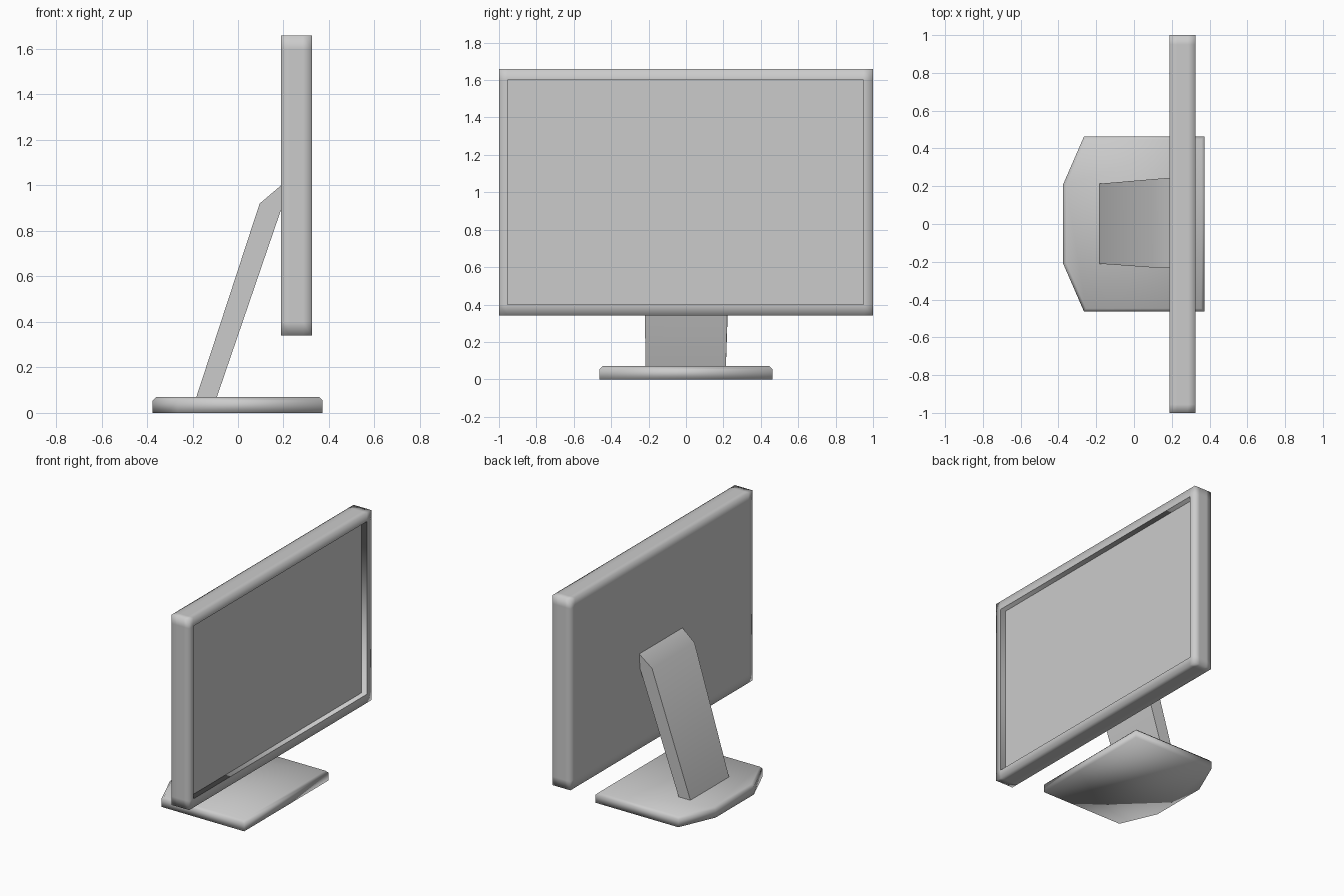
import bpy, bmesh, math
from mathutils import Vector

if "Cube" in bpy.data.objects:
    bpy.data.objects.remove(bpy.data.objects["Cube"])


def finish(bm, name, smooth_angle=None):
    bmesh.ops.recalc_face_normals(bm, faces=bm.faces)
    for f in bm.faces:
        f.smooth = True
    if smooth_angle is not None:
        for e in bm.edges:
            if len(e.link_faces) == 2 and e.calc_face_angle() > math.radians(smooth_angle):
                e.smooth = False
    me = bpy.data.meshes.new(name)
    bm.to_mesh(me)
    bm.free()
    ob = bpy.data.objects.new(name, me)
    bpy.context.collection.objects.link(ob)
    return ob


def skin(bm, ring_a, ring_b):
    """Closed solid between two matching rings of points."""
    a = [bm.verts.new(p) for p in ring_a]
    b = [bm.verts.new(p) for p in ring_b]
    bm.faces.new(a)
    cap = bm.faces.new(b[::-1])
    for i in range(len(a)):
        j = (i + 1) % len(a)
        bm.faces.new((a[i], b[i], b[j], a[j]))
    return cap


# Screen housing: box with support loops and a recessed display on the +x face
X0, X1, DEPTH = 0.188, 0.325, 0.04
bm = bmesh.new()
bmesh.ops.create_cube(bm, size=1)
for v in bm.verts:
    v.co = Vector(((X0 + X1) / 2 + v.co.x * (X1 - X0), v.co.y * 2, 1.0 + v.co.z * 1.32))
for co, no in [((0, -0.955, 0), (0, 1, 0)), ((0, 0.95, 0), (0, 1, 0)),
               ((0, 0, 0.40), (0, 0, 1)), ((0, 0, 1.60), (0, 0, 1)),
               ((X0 + 0.04, 0, 0), (1, 0, 0)), ((X1 - 0.04, 0, 0), (1, 0, 0))]:
    bmesh.ops.bisect_plane(bm, geom=bm.verts[:] + bm.edges[:] + bm.faces[:],
                           plane_co=co, plane_no=no)
bm.normal_update()
display = max((f for f in bm.faces if f.calc_center_median().x > X1 - 0.001),
              key=lambda f: f.calc_area())
rim = list(display.edges)
new = bmesh.ops.extrude_discrete_faces(bm, faces=[display])["faces"][0]
for v in new.verts:
    v.co.x -= DEPTH
for e in rim + list(new.edges):
    e.smooth = False
finish(bm, "screen_housing")

# Base foot: plate with clipped rear corners and a bevelled top edge
half = [(0.372, 0.463), (-0.265, 0.463), (-0.375, 0.21)]
outline = half + [(x, -y) for x, y in reversed(half)]
bm = bmesh.new()
top = skin(bm, [(x, y, 0) for x, y in outline], [(x, y, 0.07) for x, y in outline])
bmesh.ops.bevel(bm, geom=list(top.edges), offset=0.016, segments=1,
                affect='EDGES', profile=0.5)
finish(bm, "base_foot")

# Stand arm: leaning slab, slightly wider where it meets the housing
# profile points: x, z, left edge y, right edge y
arm = [(-0.188, 0.055, -0.21, 0.213), (-0.098, 0.055, -0.215, 0.213),
       (0.195, 0.91, -0.23, 0.235), (0.195, 1.005, -0.23, 0.245),
       (0.095, 0.92, -0.23, 0.237)]
bm = bmesh.new()
skin(bm, [(x, l, z) for x, z, l, r in arm], [(x, r, z) for x, z, l, r in arm])
finish(bm, "stand_arm", 40)
